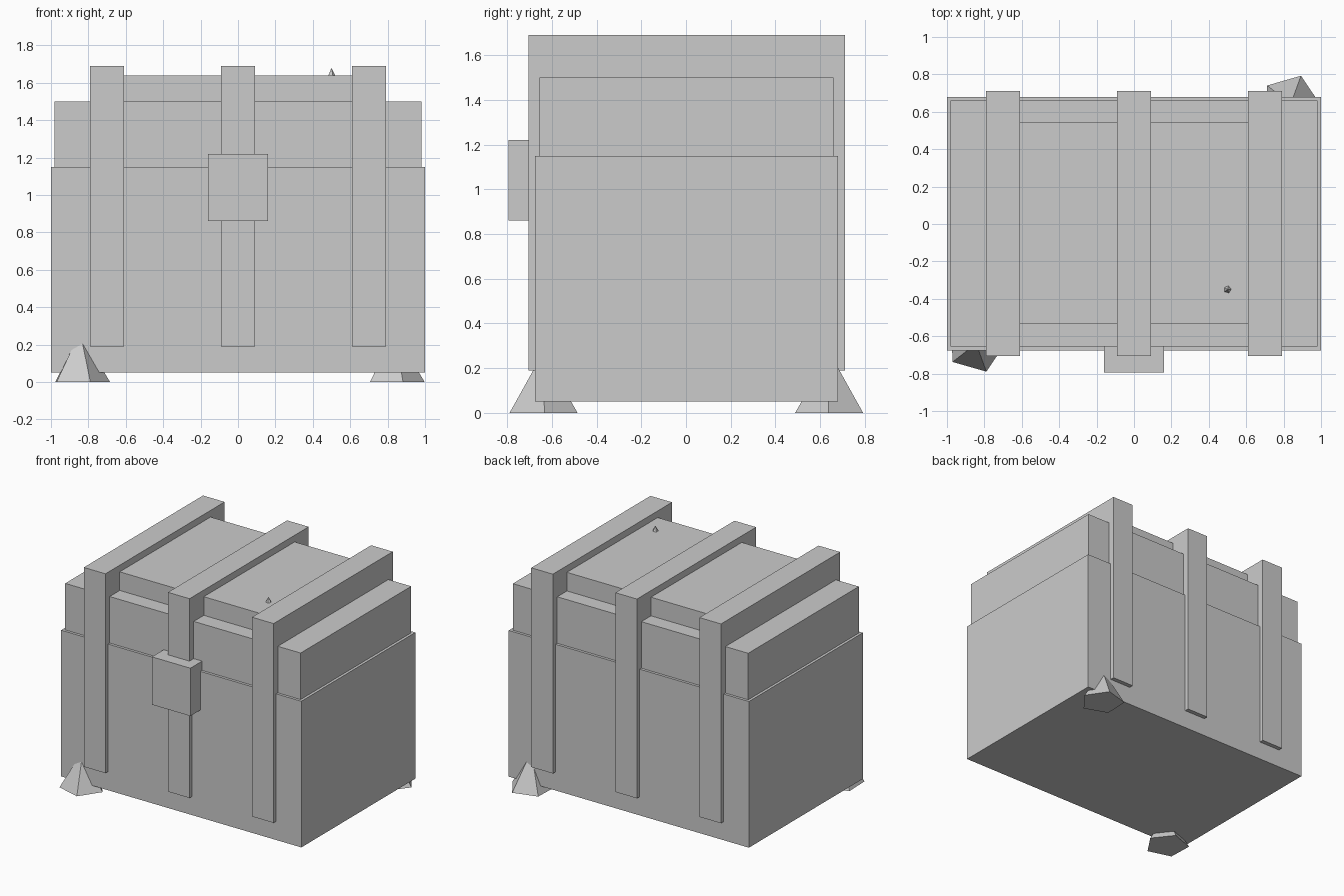
import bpy, math

if "Cube" in bpy.data.objects:
    bpy.data.objects.remove(bpy.data.objects["Cube"])


def box(name, x0, x1, y0, y1, z0, z1):
    bpy.ops.mesh.primitive_cube_add(
        size=1, location=((x0 + x1) / 2, (y0 + y1) / 2, (z0 + z1) / 2))
    ob = bpy.context.object
    ob.name = name
    ob.scale = (x1 - x0, y1 - y0, z1 - z0)
    bpy.ops.object.transform_apply(location=False, rotation=False, scale=True)
    return ob


def spike(name, x, y, z, radius, height, angle):
    # Five-sided cone; the primitive's first corner points along +y
    bpy.ops.mesh.primitive_cone_add(
        vertices=5, radius1=radius, radius2=0, depth=height,
        location=(x, y, z + height / 2),
        rotation=(0, 0, math.radians(angle - 90)))
    bpy.context.object.name = name


# Chest body and stepped lid
box("chest_body", -1, 1, -0.675, 0.68, 0.05, 1.15)
box("lid_lower", -0.98, 0.98, -0.655, 0.66, 1.15, 1.50)
box("lid_upper", -0.70, 0.70, -0.535, 0.545, 1.50, 1.64)

# Bands wrapping the chest
for side, x in (("left", -0.70), ("middle", 0), ("right", 0.70)):
    box(side + "_band", x - 0.09, x + 0.09, -0.705, 0.712, 0.19, 1.69)

# Lock plate
box("lock", -0.16, 0.16, -0.795, -0.61, 0.86, 1.22)

# Spikes at two opposite corners and a small tip through the lid
spike("front_left_spike", -0.844, -0.639, 0, 0.16, 0.27, -70)
spike("back_right_spike", 0.838, 0.642, 0, 0.16, 0.27, 70)
spike("lid_spike", 0.50, -0.35, 1.60, 0.04, 0.08, -70)
